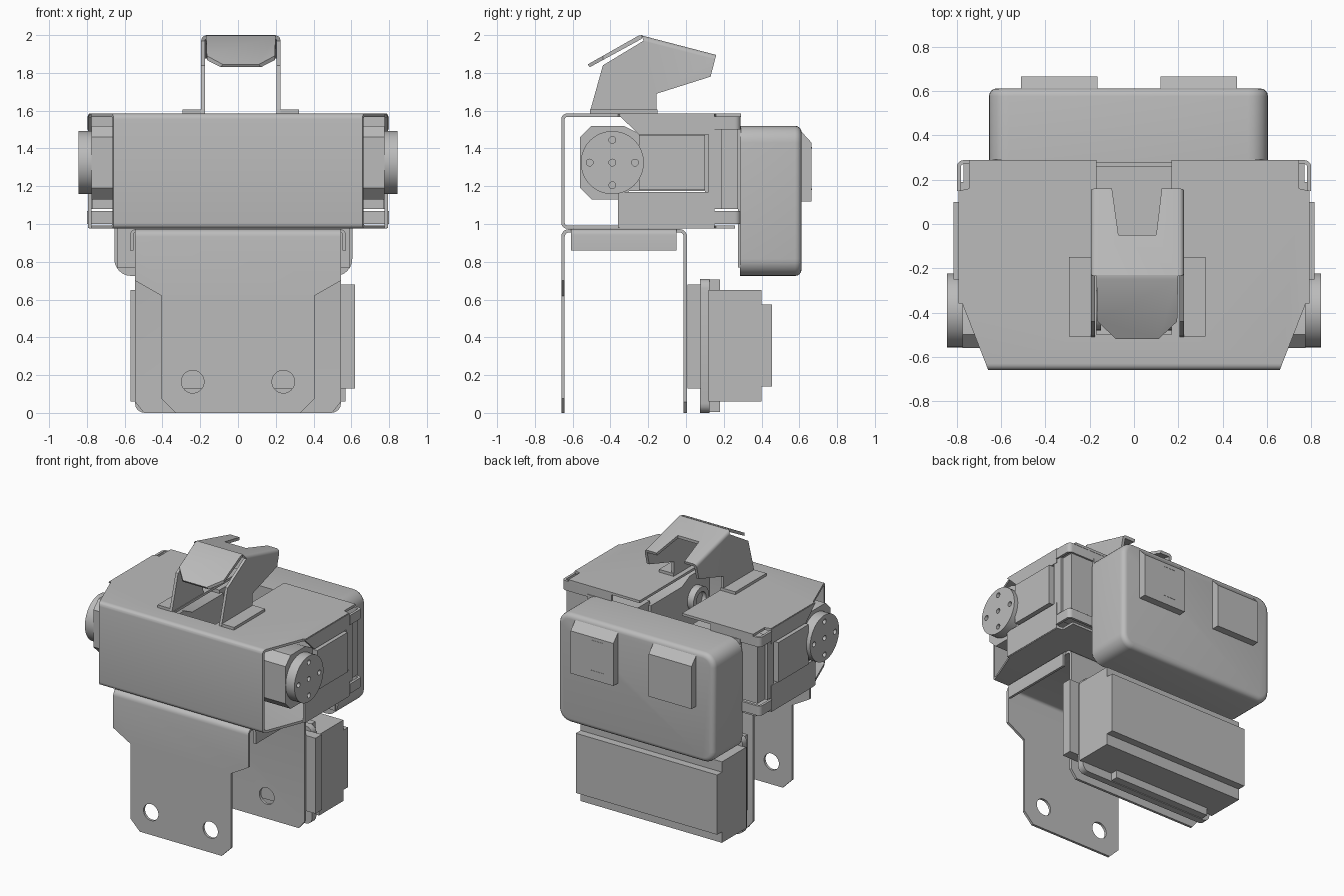
import bpy, bmesh
from math import sin, cos, pi, radians
from mathutils import Vector

old = bpy.data.objects.get("Cube")
if old:
    bpy.data.objects.remove(old, do_unlink=True)

grey = bpy.data.materials.new("light_grey")
grey.use_nodes = True
grey.diffuse_color = (0.5, 0.5, 0.5, 1)
grey.node_tree.nodes["Principled BSDF"].inputs["Base Color"].default_value = (0.5, 0.5, 0.5, 1)


def prism(name, pts, axis, lo, hi):
    """Extrude a 2D outline along an axis."""
    place = {"x": lambda a, b, c: (c, a, b),
             "y": lambda a, b, c: (a, c, b),
             "z": lambda a, b, c: (a, b, c)}[axis]
    bm = bmesh.new()
    ends = [[bm.verts.new(place(a, b, c)) for a, b in pts] for c in (lo, hi)]
    for e in ends:
        bm.faces.new(e)
    for i in range(len(pts)):
        j = (i + 1) % len(pts)
        bm.faces.new((ends[0][i], ends[0][j], ends[1][j], ends[1][i]))
    bmesh.ops.recalc_face_normals(bm, faces=bm.faces)
    me = bpy.data.meshes.new(name)
    bm.to_mesh(me)
    bm.free()
    me.materials.append(grey)
    ob = bpy.data.objects.new(name, me)
    bpy.context.scene.collection.objects.link(ob)
    return ob


def rect(a0, a1, b0, b1):
    return [(a0, b0), (a1, b0), (a1, b1), (a0, b1)]


def box(name, x0, x1, y0, y1, z0, z1):
    return prism(name, rect(x0, x1, y0, y1), "z", z0, z1)


def circle(a, b, r, n=32):
    return [(a + r * cos(2 * pi * i / n), b + r * sin(2 * pi * i / n)) for i in range(n)]


def mirror(pts):
    """Complete a half outline by reflecting its first coordinate."""
    return pts + [(-a, b) for a, b in reversed(pts)]


def sheet(name, path, t, axis, lo, hi, r=0.035):
    """Bent sheet metal: a path with rounded bends, thickened to its left."""
    path = [Vector(p) for p in path]
    outer, inner = [], []
    for i, p in enumerate(path):
        d0 = (p - path[i - 1]).normalized() if i else None
        d1 = (path[i + 1] - p).normalized() if i + 1 < len(path) else d0
        d0 = d0 or d1
        n0, n1 = Vector((-d0.y, d0.x)), Vector((-d1.y, d1.x))
        if (n0 - n1).length < 0.01:
            outer.append(p)
            inner.append(p + n0 * t)
            continue
        c = p + (n0 + n1) * r
        for k in range(6):
            n = n0 * cos(k * pi / 10) + n1 * sin(k * pi / 10)
            outer.append(c - n * r)
            inner.append(c - n * (r - t))
    return prism(name, [tuple(v) for v in outer + inner[::-1]], axis, lo, hi)


def boolean(ob, cutter, op="DIFFERENCE"):
    m = ob.modifiers.new("cut", "BOOLEAN")
    m.object, m.operation, m.solver = cutter, op, "EXACT"
    bpy.context.view_layer.update()
    me = bpy.data.meshes.new_from_object(ob.evaluated_get(bpy.context.evaluated_depsgraph_get()))
    ob.modifiers.clear()
    ob.data = me
    bpy.data.objects.remove(cutter, do_unlink=True)


def soften(ob, width, test, segments=4):
    """Round the edges whose end points satisfy a rule."""
    bm = bmesh.new()
    bm.from_mesh(ob.data)
    edges = [e for e in bm.edges if test(e.verts[0].co, e.verts[1].co)]
    bmesh.ops.bevel(bm, geom=edges, offset=width, segments=segments, profile=0.5,
                    affect="EDGES", clamp_overlap=True)
    bm.to_mesh(ob.data)
    bm.free()


def along_y(p, q):
    return abs(p.x - q.x) + abs(p.z - q.z) < 0.001


# Body bracket: folded sheet, trimmed to its plan outline, slot in the top
body = sheet("body_bracket", [(0.26, 0.975), (-0.66, 0.975), (-0.66, 1.585), (0.29, 1.585)][::-1][::-1],
             -0.018, "x", -0.9, 0.9, -0.03)
boolean(body, prism("trim", mirror([(0.66, -0.7), (0.66, -0.655), (0.775, -0.36), (0.79, -0.35),
                                    (0.79, 0.15), (0.745, 0.16), (0.745, 0.4)]), "z", 0.9, 1.7), "INTERSECT")
boolean(body, box("slot", -0.17, 0.17, -0.5, 0.4, 1.5, 1.65))

# Side flanges, servos and horns, one set per side
for s, side in ((1, "left"), (-1, "right")):
    def across(name, pts, a, b):
        return prism(side + "_" + name, pts, "x", min(s * a, s * b), max(s * a, s * b))

    across("top_flange", [(-0.36, 1.58), (-0.25, 1.475), (0.15, 1.475), (0.15, 1.58)], 0.775, 0.793)
    across("bottom_flange", rect(-0.36, 0.15, 0.98, 1.17), 0.775, 0.793)
    for z, level in ((1.5, "upper"), (1.0, "lower")):
        corner = [(s * 0.4, 0.288), (s * 0.8, 0.288), (s * 0.8, 0.15)]
        sheet(side + "_" + level + "_rear_tab", corner, -0.018 * s, "z", z, z + 0.07, -0.03 * s)
    across("servo_body", [(-0.56, 1.19), (-0.5, 1.13), (-0.36, 1.13), (-0.3, 1.175), (0.12, 1.175),
                          (0.12, 1.475), (-0.24, 1.475), (-0.33, 1.52), (-0.5, 1.52), (-0.56, 1.46)], 0.2, 0.775)
    across("servo_rear", rect(0.1, 0.275, 1.08, 1.5), 0.22, 0.77)
    across("servo_cover", rect(-0.25, 0.1, 1.18, 1.47), 0.77, 0.815)
    across("servo_rear_cover", rect(0.12, 0.19, 1.08, 1.5), 0.76, 0.79)
    horn = across("servo_horn", circle(-0.39, 1.325, 0.167, 48), 0.765, 0.845)
    spots = [(0, 0), (0.12, 0), (-0.12, 0), (0, 0.12), (0, -0.12)]
    for dy, dz in spots:
        boolean(horn, across("drill", circle(-0.39 + dy, 1.325 + dz, 0.018, 16), 0.82, 0.9))
    boss = across("servo_boss", circle(-0.39, 1.34, 0.09), 0.15, 0.21)
    boolean(boss, across("bore", circle(-0.39, 1.34, 0.055), 0.1, 0.18))

# Lower bracket: inverted U with a shaped front leg and drilled holes
lower = sheet("lower_bracket", [(-0.66, 0), (-0.66, 0.973), (0.006, 0.973), (0.006, 0)],
              -0.018, "x", -0.545, 0.545, -0.04)
for s in (1, -1):
    boolean(lower, prism("leg_trim", [(s * 0.6, -0.1), (s * 0.32, -0.1), (s * 0.32, -0.01), (s * 0.405, 0.075),
                                      (s * 0.405, 0.62), (s * 0.545, 0.7), (s * 0.6, 0.7)], "y", -0.8, -0.5))
    boolean(lower, prism("corner_trim", [(s * 0.49, -0.01), (s * 0.6, -0.01), (s * 0.6, 0.06),
                                         (s * 0.546, 0.06)], "y", -0.1, 0.1))
    boolean(lower, prism("hole", circle(s * 0.24, 0.165, 0.06), "y", -0.8, 0.1))
    sheet(("left" if s > 0 else "right") + "_lower_flange",
          [(s * 0.48, 0.973), (s * 0.571, 0.973), (s * 0.571, 0.86)], -0.018 * s, "y", -0.61, -0.05, -0.03 * s) \
        if s > 0 else \
        sheet("right_lower_flange", [(-0.48, 0.973), (-0.571, 0.973), (-0.571, 0.86)],
              0.018, "y", -0.61, -0.05, 0.03)

# Lower rear module
box("module_spacer", -0.5, 0.62, 0.007, 0.08, 0.13, 0.68)
flange = box("module_flange", -0.545, 0.545, 0.075, 0.125, 0, 0.71)
soften(flange, 0.05, along_y)
box("module_rim_top", -0.5, 0.5, 0.12, 0.18, 0.6, 0.705)
box("module_rim_bottom", -0.48, 0.3, 0.12, 0.18, 0.005, 0.1)
box("module_body", -0.57, 0.57, 0.12, 0.40, 0.06, 0.65)
box("module_rear_face", -0.57, 0.57, 0.39, 0.455, 0.14, 0.575)

# Backpack with rounded corners and two wedge-topped pods
box("backpack_plate", -0.64, 0.59, 0.275, 0.292, 0.77, 1.52)
pack = box("backpack", -0.655, 0.605, 0.287, 0.612, 0.725, 1.52)
soften(pack, 0.09, along_y, 6)
soften(pack, 0.035, lambda p, q: p.y > 0.61 and q.y > 0.61)
for x, side in ((-0.51, "right"), (0.12, "left")):
    prism(side + "_pod", [(0.6, 1.12), (0.665, 1.12), (0.665, 1.43), (0.61, 1.49), (0.6, 1.49)],
          "x", x, x + 0.345)
for z in (1.18, 1.4):
    box("left_pod_vent" if z < 1.3 else "left_pod_upper_vent", 0.2, 0.3, 0.66, 0.667, z, z + 0.008)

# Head hook: hollow shell, notched at the rear, with feet and a visor plate
mid = 0.015
hook = prism("hook_shell", [(-0.51, 1.59), (-0.44, 1.84), (-0.225, 1.97), (-0.235, 1.998), (0.16, 1.895),
                            (0.13, 1.78), (-0.155, 1.69), (-0.155, 1.59)], "x", mid - 0.21, mid + 0.21)
soften(hook, 0.03, lambda p, q: abs(p.x - q.x) < 0.001 and min(p.z, q.z) > 1.88
       and abs(p.y - q.y) > 0.3)
boolean(hook, prism("hollow", [(-0.7, 1.5), (0.3, 1.5), (0.3, 1.837), (-0.7, 2.1)],
                    "x", mid - 0.19, mid + 0.19))
boolean(hook, prism("rear_notch", [(-0.105, 0.2), (-0.07, -0.05), (0.1, -0.05), (0.13, 0.2)], "z", 1.85, 2.1))
box("right_hook_foot", -0.293, mid - 0.19, -0.507, -0.15, 1.585, 1.605)
box("left_hook_foot", mid + 0.19, 0.323, -0.507, -0.15, 1.585, 1.605)
visor = prism("hook_visor", [(-0.23, 2.0), (-0.25, 1.998), (-0.52, 1.845), (-0.51, 1.83), (-0.235, 1.98)],
              "x", -0.19, 0.22)
boolean(visor, prism("visor_trim", [(-0.17, -0.2), (-0.165, -0.44), (-0.07, -0.53), (0.1, -0.53),
                                    (0.195, -0.44), (0.2, -0.2)], "z", 1.7, 2.1), "INTERSECT")

# Smooth shading with sharp edges kept
for ob in bpy.context.scene.collection.objects:
    ob.select_set(ob.type == "MESH")
    if ob.type == "MESH":
        bpy.context.view_layer.objects.active = ob
bpy.ops.object.shade_smooth_by_angle(angle=radians(30))
